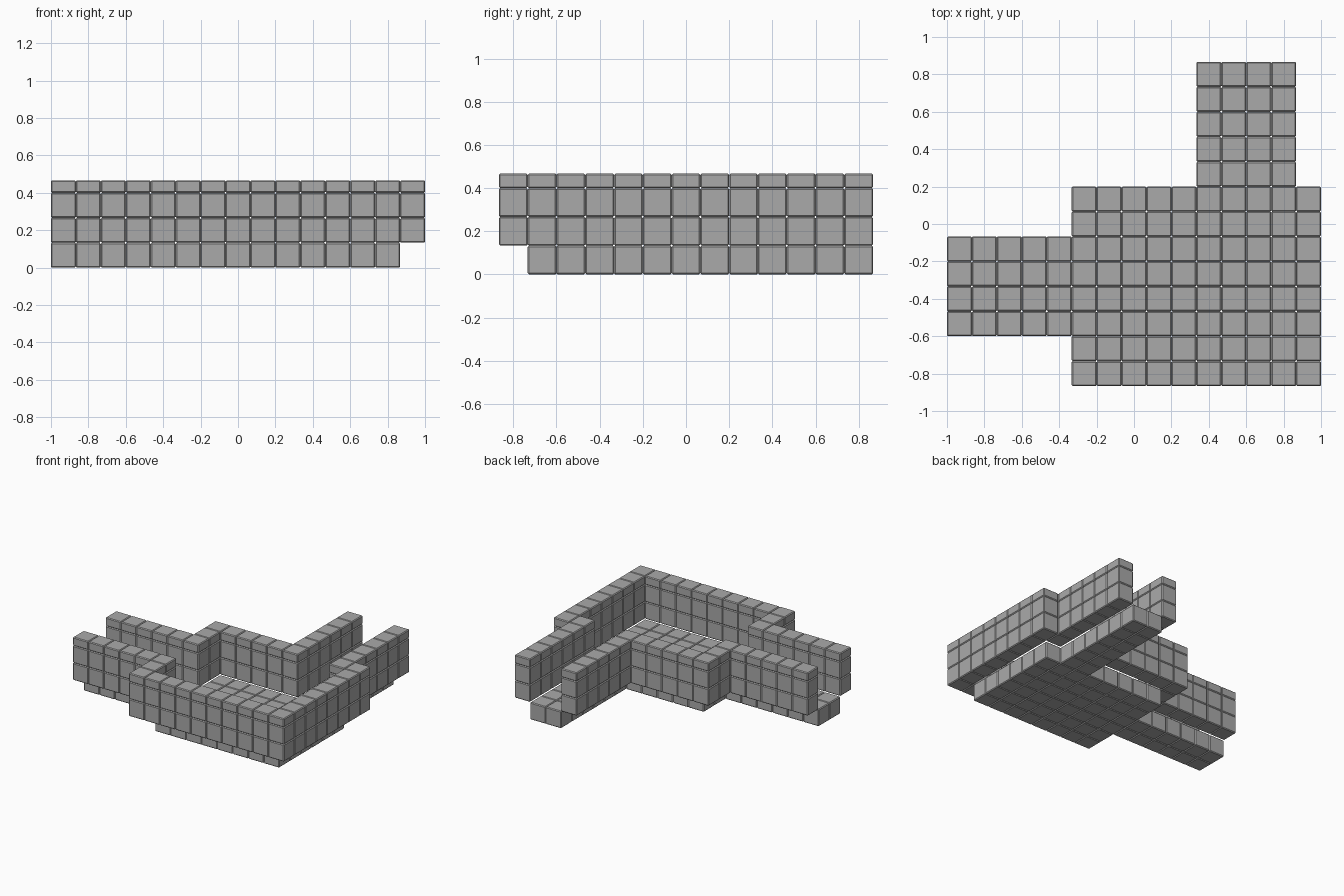
import bpy
import bmesh
from mathutils import Matrix, Vector

cube = bpy.data.objects.get("Cube")
if cube:
    bpy.data.objects.remove(cube, do_unlink=True)

COLS, ROWS = 15, 13
CELL = 2 / COLS
CHAMFER = 0.006

stone = bpy.data.materials.new("grey stone")
stone.use_nodes = True
grey = (0.4, 0.4, 0.4, 1)
stone.diffuse_color = grey
stone.node_tree.nodes["Principled BSDF"].inputs["Base Color"].default_value = grey


def cells(c0, c1, r0, r1):
    """Grid cells of a rectangle, ends included."""
    return {(c, r) for c in range(c0, c1 + 1) for r in range(r0, r1 + 1)}


def course(name, plan, bottom, height):
    """One layer of chamfered blocks, one block per cell of the plan."""
    bm = bmesh.new()
    for c, r in sorted(plan):
        centre = Vector(((c + 0.5 - COLS / 2) * CELL,
                         (r + 0.5 - ROWS / 2) * CELL,
                         bottom + height / 2))
        size = Matrix.Diagonal((CELL, CELL, height, 1))
        bmesh.ops.create_cube(bm, size=1, matrix=Matrix.Translation(centre) @ size)
    mesh = bpy.data.meshes.new(name)
    bm.to_mesh(mesh)
    bm.free()
    mesh.materials.append(stone)
    obj = bpy.data.objects.new(name, mesh)
    bpy.context.collection.objects.link(obj)
    bevel = obj.modifiers.new("chamfer", "BEVEL")
    bevel.width = CHAMFER
    bevel.segments = 1
    bevel.limit_method = "NONE"


# Floor: a room with a corridor to the right side and one to the back
room = cells(6, 13, 1, 6)
side_corridor = cells(0, 5, 3, 4)
back_corridor = cells(11, 12, 7, 12)
floor = room | side_corridor | back_corridor

# Walls surround the floor; the corridors stay open at the edge of the grid
wall = {(c + i, r + j) for c, r in floor for i in (-1, 0, 1) for j in (-1, 0, 1)}
wall = (wall - floor) & cells(0, COLS - 1, 0, ROWS - 1)

course("room_floor", room, 0, CELL)
course("side_corridor_floor", side_corridor, 0, CELL)
course("back_corridor_floor", back_corridor, 0, CELL)
course("wall_lower_course", wall, CELL, CELL)
course("wall_upper_course", wall, 2 * CELL, CELL)
course("wall_coping", wall, 3 * CELL, CELL / 2)
